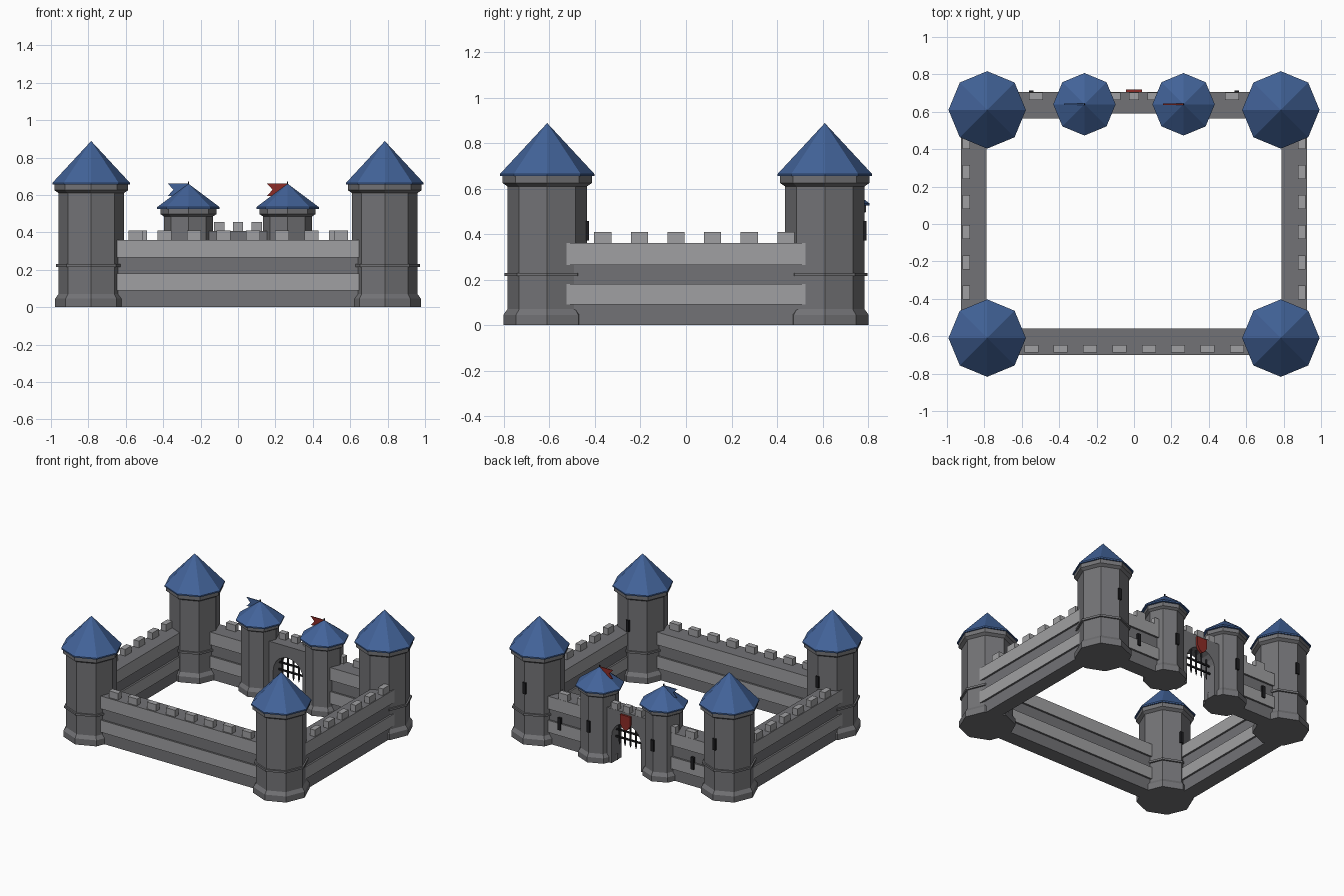
import bpy, bmesh
from math import sin, cos, pi
from mathutils import Vector, Matrix

cube = bpy.data.objects.get("Cube")
if cube:
    bpy.data.objects.remove(cube, do_unlink=True)


def material(name, rgb):
    m = bpy.data.materials.new(name)
    m.use_nodes = True
    m.diffuse_color = (*rgb, 1)
    node = next(n for n in m.node_tree.nodes if n.type == 'BSDF_PRINCIPLED')
    node.inputs["Base Color"].default_value = (*rgb, 1)
    node.inputs["Roughness"].default_value = 0.9
    return m


DARK = material("dark stone", (0.17, 0.17, 0.18))
LIGHT = material("light stone", (0.35, 0.35, 0.36))
BLUE = material("blue roof", (0.055, 0.125, 0.32))
RED = material("red cloth", (0.27, 0.025, 0.02))
BLACK = material("black iron", (0.012, 0.012, 0.014))


def finish(name, bm, *mats):
    bmesh.ops.recalc_face_normals(bm, faces=bm.faces)
    me = bpy.data.meshes.new(name)
    bm.to_mesh(me)
    bm.free()
    for m in mats:
        me.materials.append(m)
    ob = bpy.data.objects.new(name, me)
    bpy.context.collection.objects.link(ob)
    return ob


def box(name, centre, size, mat):
    bm = bmesh.new()
    bmesh.ops.create_cube(bm, size=1)
    bmesh.ops.scale(bm, vec=size, verts=bm.verts)
    bmesh.ops.translate(bm, vec=centre, verts=bm.verts)
    return finish(name, bm, mat)


def lathe(name, x, y, profile, mat, sides=8):
    """Faceted turned shape; a radius of zero closes to a point."""
    bm = bmesh.new()
    rings = []
    for r, z in profile:
        n = sides if r else 1
        rings.append([bm.verts.new((x + r * cos(2 * pi * i / sides),
                                    y + r * sin(2 * pi * i / sides), z)) for i in range(n)])
    for a, b in zip(rings, rings[1:]):
        for i in range(sides):
            j = (i + 1) % sides
            quad = [a[i], a[j]] + ([b[j], b[i]] if len(b) > 1 else [b[0]])
            bm.faces.new(quad)
    for ring in (rings[0], rings[-1]):
        if len(ring) > 1:
            bm.faces.new(ring)
    return finish(name, bm, mat)


def slab(name, outline, y0, y1, mat):
    """Outline in x and z, given thickness along y."""
    bm = bmesh.new()
    face = bm.faces.new([bm.verts.new((x, y0, z)) for x, z in outline])
    ext = bmesh.ops.extrude_face_region(bm, geom=[face])
    moved = [v for v in ext["geom"] if isinstance(v, bmesh.types.BMVert)]
    bmesh.ops.translate(bm, vec=(0, y1 - y0, 0), verts=moved)
    return finish(name, bm, mat)


def wall(name, start, end, half):
    """Wall with two raised light courses on both sides."""
    inner = half - 0.014
    side = [(inner, 0), (inner, 0.09), (half, 0.09), (half, 0.18),
            (inner, 0.18), (inner, 0.265), (half, 0.265), (half, 0.36)]
    outline = side + [(-w, z) for w, z in reversed(side)]
    a, b = Vector((*start, 0)), Vector((*end, 0))
    along = (b - a).normalized()
    across = Vector((-along.y, along.x, 0))
    bm = bmesh.new()
    ends = [[bm.verts.new(p + across * w + Vector((0, 0, z))) for w, z in outline] for p in (a, b)]
    n = len(outline)
    for i in range(n):
        j = (i + 1) % n
        bm.faces.new([ends[0][i], ends[0][j], ends[1][j], ends[1][i]])
    for e in ends:
        bm.faces.new(e)
    bm.normal_update()
    for f in bm.faces:
        offset = abs((f.calc_center_median() - a).dot(across))
        if abs(f.normal.dot(across)) > 0.5 and offset > half - 0.005:
            f.material_index = 1
    return finish(name, bm, DARK, LIGHT)


def slit(name, x, y, z, height):
    box(name, (x, y, z), (0.024, 0.018, height), BLACK)


# Corner towers
TX, TY = 0.785, 0.61
for sy, row in ((-1, "front"), (1, "back")):
    for sx, col in ((-1, "right"), (1, "left")):
        x, y, tag = sx * TX, sy * TY, f"{row}_{col}"
        lathe(f"tower_{tag}", x, y,
              [(0.193, 0), (0.193, 0.045), (0.175, 0.07), (0.175, 0.215), (0.187, 0.215),
               (0.187, 0.23), (0.175, 0.23), (0.175, 0.61), (0.197, 0.625), (0.197, 0.66)], DARK)
        lathe(f"tower_roof_{tag}", x, y, [(0.207, 0.655), (0.207, 0.665), (0, 0.888)], BLUE)
        slit(f"tower_slit_{tag}", x, y + 0.174, 0.415, 0.085)

# Curtain walls
wall("front_wall", (-0.75, -0.63), (0.75, -0.63), 0.07)
for s, col in ((-1, "right"), (1, "left")):
    wall(f"side_wall_{col}", (s * 0.857, -0.6), (s * 0.857, 0.6), 0.068)
    wall(f"back_wall_{col}", (s * 0.75, 0.635), (s * 0.22, 0.635), 0.07)
    slit(f"back_wall_slit_{col}", s * 0.55, 0.705, 0.18, 0.09)

# Battlements
MZ, MH = 0.384, 0.052
for i in range(8):
    box("front_merlon", (-0.549 + 0.157 * i, -0.667, MZ), (0.075, 0.04, MH), LIGHT)
for s in (-1, 1):
    for i in range(6):
        box("side_merlon", (s * 0.897, -0.366 + 0.161 * i, MZ), (0.042, 0.075, MH), LIGHT)
    for x in (0.37, 0.525):
        box("back_merlon", (s * x, 0.684, MZ), (0.075, 0.04, MH), LIGHT)
for i in (-1, 0, 1):
    box("gate_merlon", (i * 0.1, 0.684, 0.43), (0.054, 0.04, 0.05), LIGHT)

# Gatehouse arch
R, SPRING = 0.122, 0.2
arch = [(R * cos(pi * i / 10), SPRING + R * sin(pi * i / 10)) for i in range(11)]
slab("gate_arch", [(0.22, 0), (R, 0)] + arch + [(-R, 0), (-0.22, 0), (-0.22, 0.408), (0.22, 0.408)],
     0.59, 0.705, DARK)

# Gate towers with flags
for s, col, cloth in ((-1, "right", BLUE), (1, "left", RED)):
    x, y = s * 0.265, 0.64
    lathe(f"gate_tower_{col}", x, y,
          [(0.148, 0), (0.148, 0.04), (0.131, 0.065), (0.131, 0.485), (0.15, 0.497), (0.15, 0.53)], DARK)
    lathe(f"gate_roof_{col}", x, y, [(0.167, 0.525), (0.167, 0.535), (0, 0.66)], BLUE)
    slit(f"gate_tower_slit_{col}", x, y + 0.131, 0.262, 0.085)
    box(f"flag_pole_{col}", (x, y, 0.635), (0.007, 0.007, 0.072), BLACK)
    slab(f"flag_{col}", [(x, 0.595), (x - 0.11, 0.595), (x - 0.08, 0.628), (x - 0.11, 0.66), (x, 0.66)],
         y - 0.003, y + 0.003, cloth)

# Raised portcullis
GY = 0.655
for i in range(-2, 3):
    x = i * 0.045
    top = SPRING + (R * R - x * x) ** 0.5
    lathe("portcullis_bar", x, GY, [(0, 0.125), (0.008, 0.15), (0.008, top)][::-1], BLACK, 4)
for z in (0.185, 0.24):
    box("portcullis_rail", (0, GY, z), (2 * R, 0.01, 0.012), BLACK)

# Shield above the gate
slab("shield", [(-0.042, 0.392), (0.042, 0.392), (0.042, 0.325), (0.025, 0.295),
                (0, 0.278), (-0.025, 0.295), (-0.042, 0.325)], 0.7, 0.72, RED)
